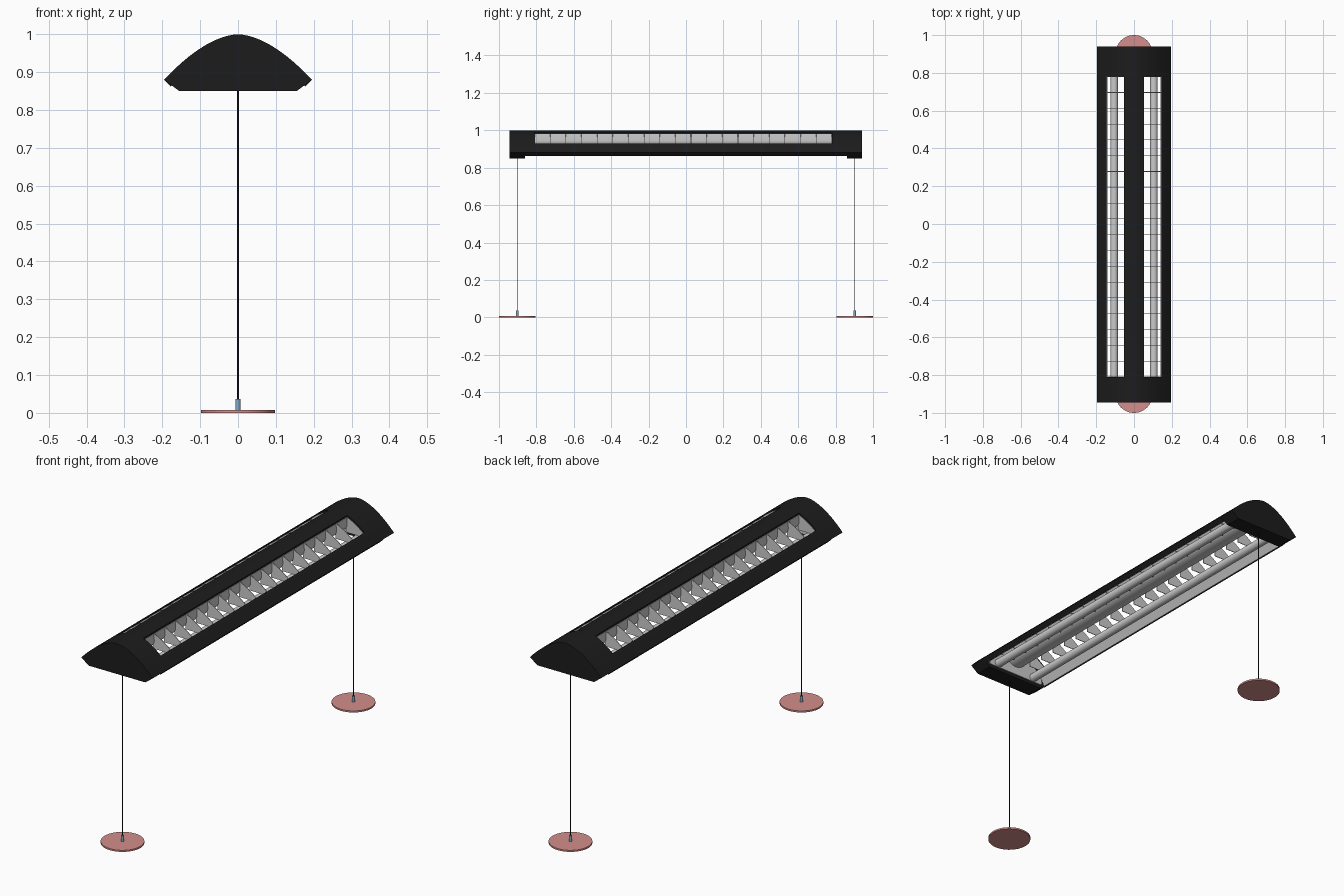
import bpy, bmesh, math

if "Cube" in bpy.data.objects:
    bpy.data.objects.remove(bpy.data.objects["Cube"])


def material(name, rgb):
    m = bpy.data.materials.new(name)
    m.diffuse_color = (*rgb, 1)
    m.use_nodes = True
    m.node_tree.nodes["Principled BSDF"].inputs["Base Color"].default_value = m.diffuse_color
    return m


BLACK = material("black_paint", (0.012, 0.012, 0.012))
PINK = material("rose_plate", (0.65, 0.27, 0.26))
BLUE = material("blue_metal", (0.22, 0.42, 0.6))


def finish(bm, name, mat=None):
    bmesh.ops.recalc_face_normals(bm, faces=bm.faces)
    me = bpy.data.meshes.new(name)
    bm.to_mesh(me)
    bm.free()
    ob = bpy.data.objects.new(name, me)
    bpy.context.collection.objects.link(ob)
    if mat:
        me.materials.append(mat)
    bpy.context.view_layer.objects.active = ob
    ob.select_set(True)
    bpy.ops.object.shade_smooth_by_angle(angle=math.radians(30))
    ob.select_set(False)
    return ob


def add_prism(bm, outline, y0, y1):
    """Extrude an x-z outline along y."""
    face = bm.faces.new([bm.verts.new((x, y0, z)) for x, z in outline])
    ext = bmesh.ops.extrude_face_region(bm, geom=[face])
    new = [v for v in ext["geom"] if isinstance(v, bmesh.types.BMVert)]
    bmesh.ops.translate(bm, verts=new, vec=(0, y1 - y0, 0))


def prism(name, outline, y0, y1, mat=None):
    bm = bmesh.new()
    add_prism(bm, outline, y0, y1)
    return finish(bm, name, mat)


def cylinder(name, loc, r, depth, mat=None, along_y=False, segs=32):
    bm = bmesh.new()
    bmesh.ops.create_cone(bm, cap_ends=True, segments=segs, radius1=r, radius2=r, depth=depth)
    ob = finish(bm, name, mat)
    ob.location = loc
    if along_y:
        ob.rotation_euler.x = math.pi / 2
    return ob


def roof(x):
    return 1 - 0.12 * (abs(x) / 0.195) ** 1.75


def arch(x0, x1, n, drop=0.0):
    xs = [x0 + (x1 - x0) * i / n for i in range(n + 1)]
    return [(x, roof(x) - drop) for x in xs]


def flip(outline, s):
    return [(s * x, z) for x, z in outline]


# Curved housing: solid end caps and the roof over each end
Y0, Y1, W0, W1 = -0.945, 0.94, -0.81, 0.78
cap = arch(-0.195, 0.195, 28) + [(0.155, 0.85), (-0.155, 0.85)]
end_roof = arch(-0.185, 0.185, 28) + arch(0.18, -0.18, 28, 0.01)
for tag, ya, yb, yc in (("front", Y0, -0.86, W0), ("back", Y1, 0.86, W1)):
    prism(tag + "_end_cap", cap, ya, yb, BLACK)
    prism(tag + "_roof", end_roof, yb, yc, BLACK)
    s = 1 if yb > 0 else -1
    inner = arch(-0.16, 0.16, 20, 0.012) + [(0.155, 0.866), (-0.155, 0.866)]
    prism(tag + "_inner_plate", inner, yb, yb - s * 0.004)

# Roof spine between the two windows
prism("roof_spine", arch(-0.05, 0.05, 8) + arch(0.05, -0.05, 8, 0.008), W0, W1, BLACK)

# Rounded reflector hanging below the spine
trough = [(0.052 * math.cos(a), 0.945 - 0.04 * math.sin(a))
          for a in (math.pi * i / 16 for i in range(17))]
prism("centre_reflector", trough + [(-0.05, 0.979), (0.05, 0.979)], -0.855, 0.855)

for side, s in (("left", -1), ("right", 1)):
    # Side rail with its folded lower lip
    rail = arch(0.145, 0.195, 5) + [(0.178, 0.862), (0.174, 0.865), (0.187, 0.88)]
    rail += arch(0.183, 0.145, 4, 0.008)
    prism(side + "_side_rail", flip(rail, s), -0.86, 0.86, BLACK)

    # Sloped reflector lining the rail
    lining = [(0.145, 0.919), (0.174, 0.865), (0.171, 0.864), (0.141, 0.919)]
    prism(side + "_side_reflector", flip(lining, s), -0.855, 0.855)

    # Row of louvre fins under the window
    fin = arch(0.046, 0.146, 8, 0.009) + [(0.15, 0.905), (0.046, 0.905)]
    bm = bmesh.new()
    n = 19
    for i in range(n + 1):
        y = W0 + (W1 - W0) * i / n
        add_prism(bm, flip(fin, s), y - 0.0015, y + 0.0015)
    finish(bm, side + "_louvre_fins")

    # Fluorescent tube
    cylinder(side + "_tube", (s * 0.105, 0, 0.885), 0.02, 1.71, along_y=True)

# Suspension wires, cable grips and round mounting plates
for tag, y in (("front", -0.902), ("back", 0.902)):
    cylinder(tag + "_mount_plate", (0, y, 0.004), 0.098, 0.008, PINK, segs=48)
    cylinder(tag + "_cable_grip", (0, y, 0.022), 0.0065, 0.03, BLUE, segs=20)
    cylinder(tag + "_wire", (0, y, 0.445), 0.0022, 0.82, BLACK, segs=10)
